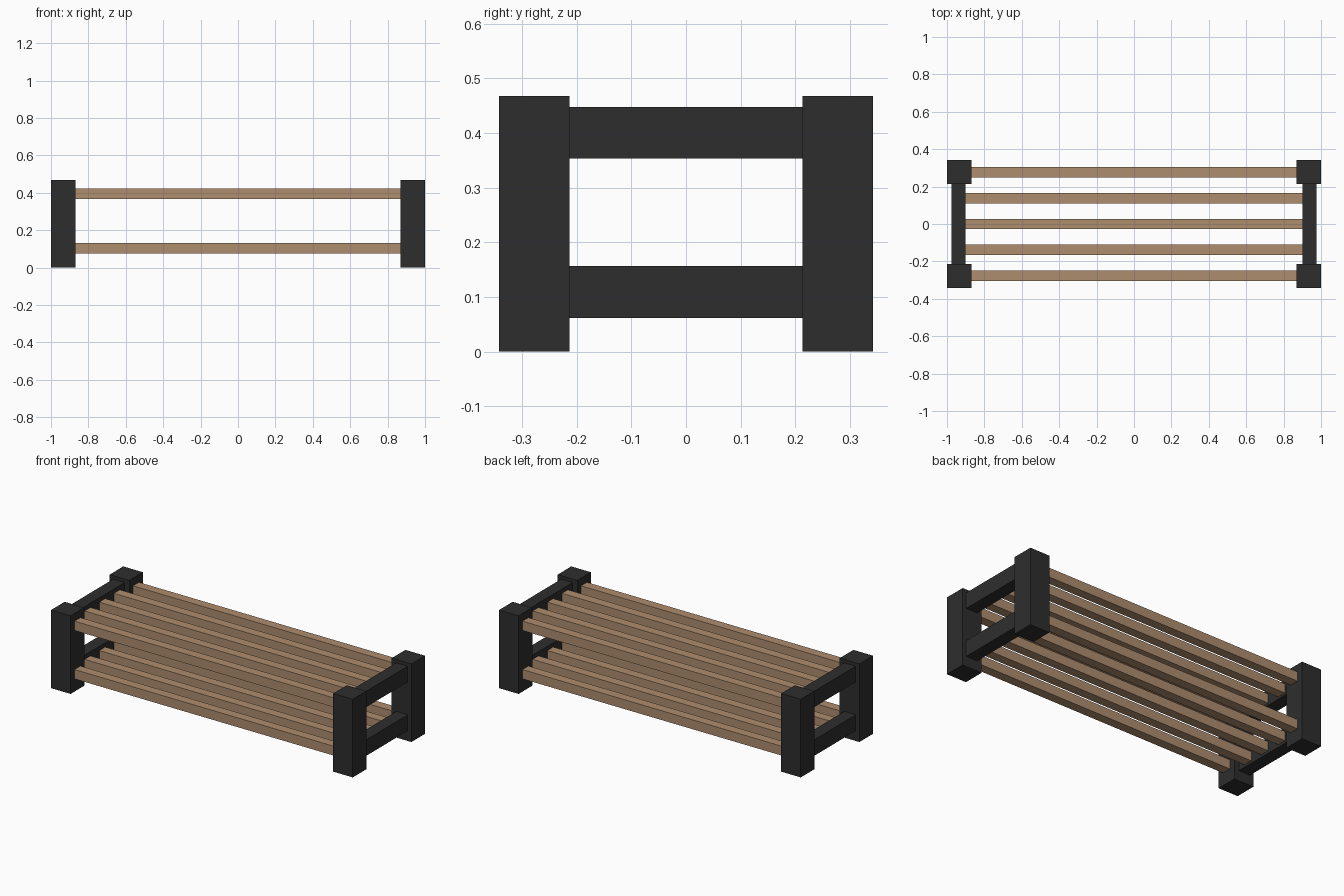
import bpy

if "Cube" in bpy.data.objects:
    bpy.data.objects.remove(bpy.data.objects["Cube"])


def material(name, color):
    m = bpy.data.materials.new(name)
    m.diffuse_color = (*color, 1.0)
    m.use_nodes = True
    m.node_tree.nodes["Principled BSDF"].inputs["Base Color"].default_value = m.diffuse_color
    return m


BLACK = material("charcoal black", (0.027, 0.027, 0.028))
WOOD = material("light brown wood", (0.42, 0.266, 0.156))


def box(name, lo, hi, mat):
    """Box between two opposite corners."""
    bpy.ops.mesh.primitive_cube_add(size=1, location=[(a + b) / 2 for a, b in zip(lo, hi)])
    ob = bpy.context.object
    ob.name = name
    ob.scale = [b - a for a, b in zip(lo, hi)]
    bpy.ops.object.transform_apply(location=False, rotation=False, scale=True)
    ob.data.materials.append(mat)
    return ob


# End frames: two posts joined by a lower and an upper rail
for side, sx in (("left", -1), ("right", 1)):
    px = sorted((sx * 0.87, sx * 1.0))
    for end, sy in (("front", -1), ("back", 1)):
        py = sorted((sy * 0.213, sy * 0.342))
        box(f"{side}_{end}_post", (px[0], py[0], 0), (px[1], py[1], 0.468), BLACK)
    rx = sorted((sx * 0.90, sx * 0.976))
    for level, z0, z1 in (("lower", 0.061, 0.157), ("upper", 0.353, 0.448)):
        box(f"{side}_{level}_rail", (rx[0], -0.213, z0), (rx[1], 0.213, z1), BLACK)

# Two shelves of five slats running between the end frames
for level, z in (("lower", 0.104), ("upper", 0.394)):
    for i in range(5):
        y = (i - 2) * 0.1385
        box(f"{level}_slat_{i + 1}", (-0.901, y - 0.028, z - 0.028),
            (0.901, y + 0.028, z + 0.028), WOOD)
